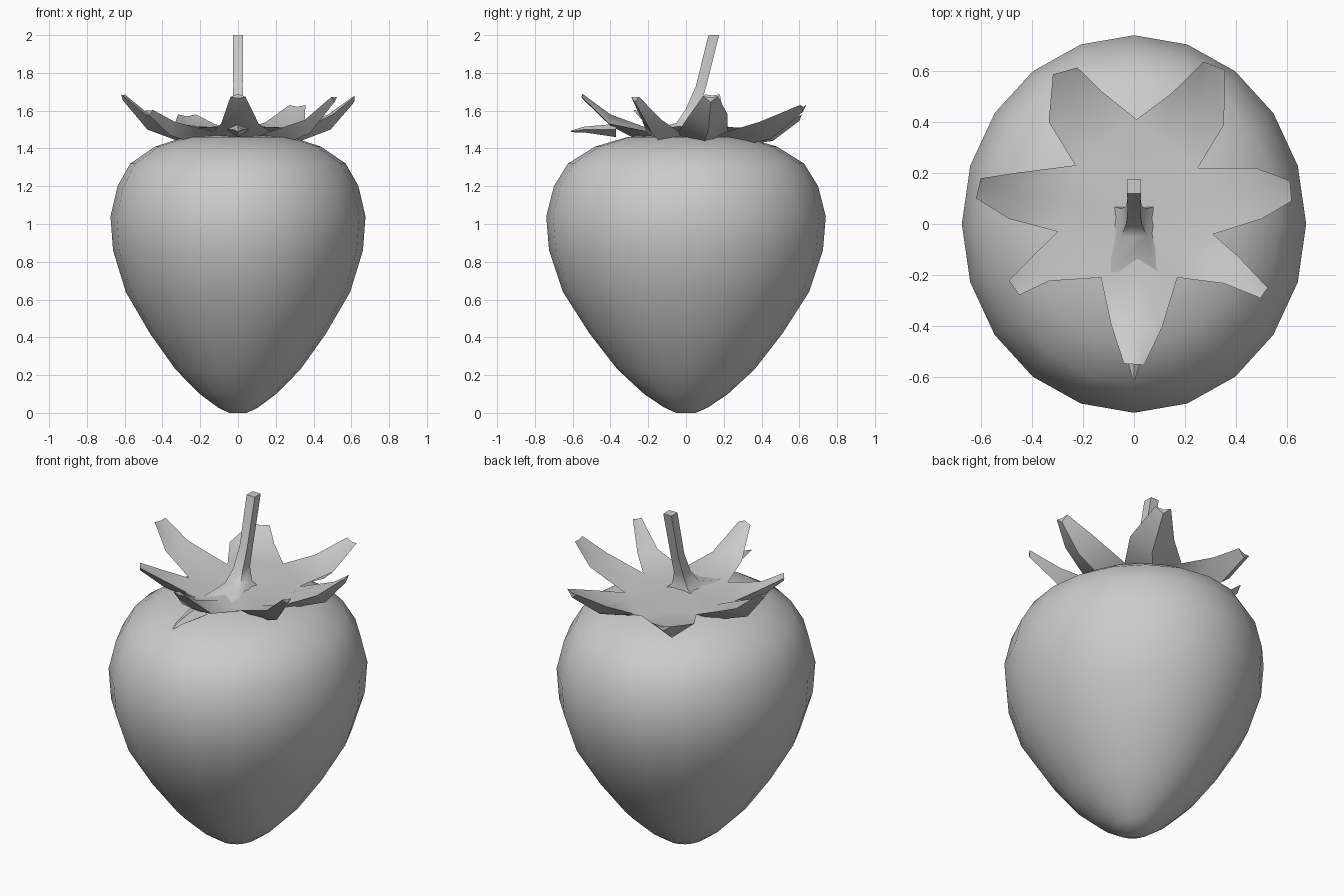
import bpy, bmesh, math
from mathutils import Vector

if "Cube" in bpy.data.objects:
    bpy.data.objects.remove(bpy.data.objects["Cube"])

grey = bpy.data.materials.new("plain grey")
grey.use_nodes = True
grey.diffuse_color = (0.6, 0.6, 0.6, 1)
grey.node_tree.nodes["Principled BSDF"].inputs["Base Color"].default_value = (0.6, 0.6, 0.6, 1)


def finish(bm, name, angle):
    """Weld, fix normals, smooth and link the finished part."""
    bmesh.ops.remove_doubles(bm, verts=bm.verts, dist=0.0005)
    bmesh.ops.recalc_face_normals(bm, faces=bm.faces)
    mesh = bpy.data.meshes.new(name)
    bm.to_mesh(mesh)
    bm.free()
    mesh.materials.append(grey)
    obj = bpy.data.objects.new(name, mesh)
    bpy.context.collection.objects.link(obj)
    bpy.ops.object.select_all(action="DESELECT")
    obj.select_set(True)
    bpy.context.view_layer.objects.active = obj
    bpy.ops.object.shade_smooth_by_angle(angle=math.radians(angle))
    return obj


def loft(bm, rings, cap_start=True):
    """Bridge rings of equal length and cap the ends."""
    loops = [[bm.verts.new(p) for p in ring] for ring in rings]
    n = len(loops[0])
    for a, b in zip(loops, loops[1:]):
        for i in range(n):
            j = (i + 1) % n
            bm.faces.new((a[i], a[j], b[j], b[i]))
    if cap_start:
        bm.faces.new(loops[0])
    bm.faces.new(loops[-1])


# Fruit body: elliptical rings as (height, share of the full width)
PROFILE = [(0, 0.07), (0.03, 0.16), (0.1, 0.3), (0.23, 0.49), (0.42, 0.69),
           (0.64, 0.88), (0.86, 0.98), (1.04, 1), (1.2, 0.945),
           (1.32, 0.845), (1.41, 0.65), (1.46, 0.42), (1.475, 0.15)]
SIDES = 20
bm = bmesh.new()
turns = [math.tau * i / SIDES for i in range(SIDES)]
loft(bm, [[(0.675 * r * math.cos(t), 0.74 * r * math.sin(t), z) for t in turns]
          for z, r in PROFILE])
finish(bm, "fruit_body", 80)

# Leaf crown: notches between leaves, counterclockwise from the back
NOTCHES = [(0.01, 0.41), (-0.23, 0.23), (-0.3, -0.03), (-0.13, -0.21),
           (0.17, -0.21), (0.31, -0.04), (0.25, 0.22)]
# Each leaf: middle point, middle half width, tip point, tip half width, edge lift
LEAVES = [
    ((-0.23, 0.46, 1.5), 0.12, (-0.27, 0.6, 1.57), 0.05, 0.03),
    ((-0.48, 0.11, 1.56), 0.09, (-0.61, 0.14, 1.68), 0.04, 0.02),
    ((-0.36, -0.17, 1.53), 0.06, (-0.47, -0.25, 1.6), 0.035, 0.01),
    ((0.01, -0.4, 1.58), 0.1, (0, -0.55, 1.69), 0.04, -0.05),
    ((0.38, -0.18, 1.54), 0.06, (0.51, -0.27, 1.67), 0.025, 0.01),
    ((0.49, 0.12, 1.56), 0.1, (0.615, 0.13, 1.67), 0.04, 0.02),
    ((0.25, 0.45, 1.51), 0.12, (0.315, 0.62, 1.62), 0.045, 0.03),
]


def section(centre, direction, half, lift, depth):
    """Four-point leaf section: edge, top, edge, keel."""
    side = Vector((-direction.y, direction.x, 0)).normalized() * half
    up = Vector((0, 0, 1))
    return [centre - side + up * lift, centre, centre + side + up * lift,
            centre - up * depth]


bm = bmesh.new()
for i, (mid, mid_half, tip, tip_half, lift) in enumerate(LEAVES):
    a = Vector((*NOTCHES[i], 1.49))
    b = Vector((*NOTCHES[(i + 1) % len(NOTCHES)], 1.49))
    mid, tip = Vector(mid), Vector(tip)
    root = (a + b) / 2 + Vector((0, 0, 0.02))
    keel = root - Vector((0, 0, 0.09))
    rings = [[a, root, b, keel],
             section(mid, tip - root, mid_half, lift, 0.06),
             section(tip, tip - mid, tip_half, lift / 3, 0.025)]
    loft(bm, rings, cap_start=False)
    # Wedge of the central disc, top and underside
    for hub, rim in ((Vector((0, 0, 1.52)), root), (Vector((0, 0, 1.4)), keel)):
        for pair in ((a, rim), (rim, b)):
            bm.faces.new([bm.verts.new(p) for p in (hub, *pair)])
finish(bm, "leaf_crown", 45)

# Thin spur under the front leaf
bm = bmesh.new()
loft(bm, [[(-0.06, -0.37, 1.5), (0, -0.37, 1.53), (0.06, -0.37, 1.5), (0, -0.37, 1.46)],
          [(-0.025, -0.54, 1.5), (0, -0.54, 1.515), (0.025, -0.54, 1.5), (0, -0.54, 1.485)],
          [(-0.004, -0.61, 1.49), (0, -0.61, 1.494), (0.004, -0.61, 1.49), (0, -0.61, 1.486)]])
finish(bm, "front_leaf_spur", 45)

# Stem: leaning square tube with a flared foot, as (y, z, half x, half y)
STEM = [(-0.06, 1.5, 0.09, 0.13), (0.005, 1.535, 0.05, 0.055),
        (0.035, 1.61, 0.03, 0.035), (0.08, 1.73, 0.025, 0.028),
        (0.147, 2, 0.027, 0.028)]
bm = bmesh.new()
loft(bm, [[(sx * hx, y + sy * hy, z) for sx, sy in ((-1, -1), (1, -1), (1, 1), (-1, 1))]
          for y, z, hx, hy in STEM])
finish(bm, "stem", 50)
